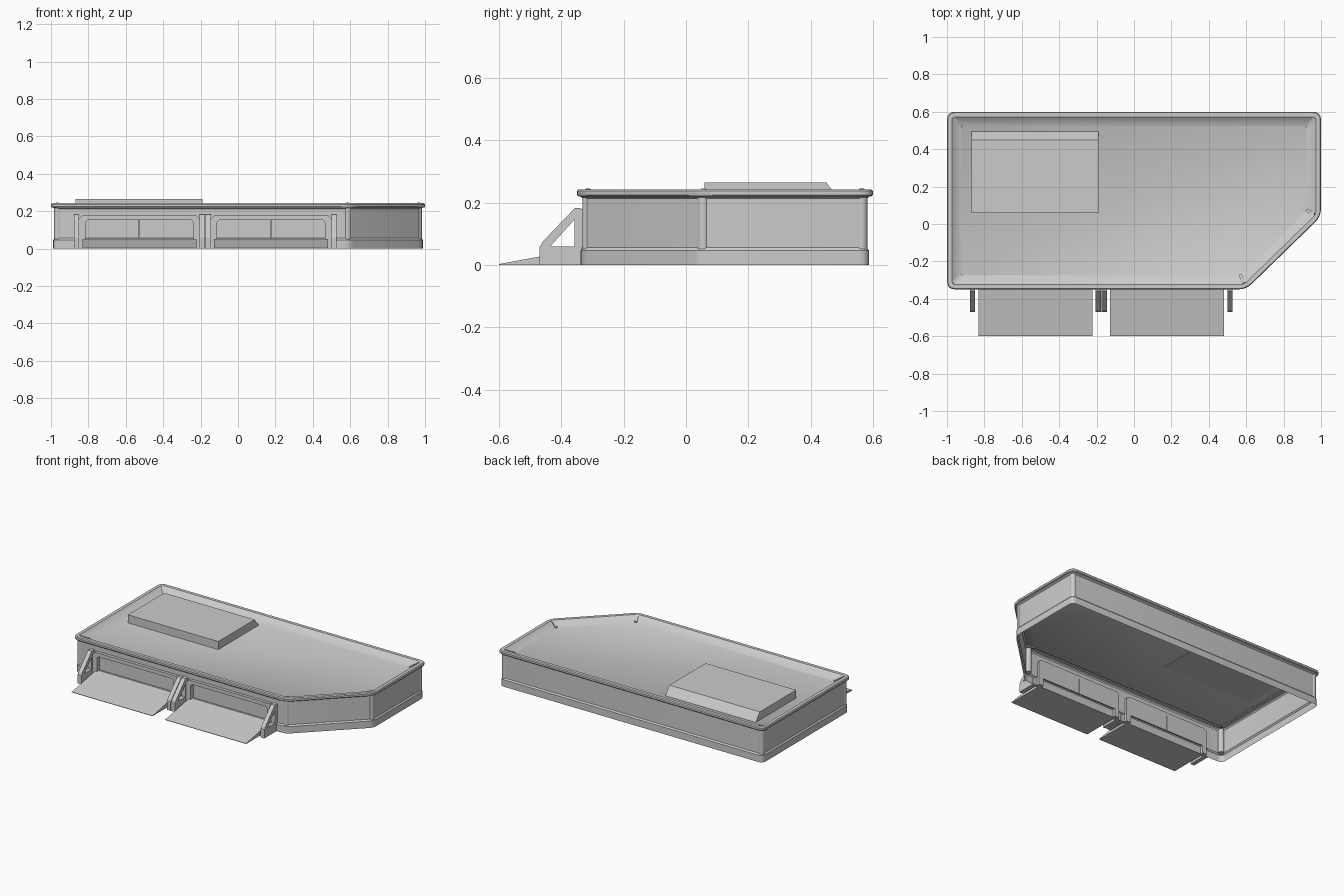
import bpy, bmesh, math
from mathutils import Vector

if "Cube" in bpy.data.objects:
    bpy.data.objects.remove(bpy.data.objects["Cube"])

OUTLINE = [(-1, -0.35), (0.6, -0.35), (1, 0.04), (1, 0.6), (-1, 0.6)]
DOCKS = (-0.527, 0.177)


def finish(bm, name, smooth=False, fix=True):
    if fix:
        bmesh.ops.recalc_face_normals(bm, faces=bm.faces)
    me = bpy.data.meshes.new(name)
    bm.to_mesh(me)
    bm.free()
    ob = bpy.data.objects.new(name, me)
    bpy.context.collection.objects.link(ob)
    if smooth:
        bpy.context.view_layer.objects.active = ob
        ob.select_set(True)
        bpy.ops.object.shade_smooth_by_angle(angle=math.radians(35))
        ob.select_set(False)
    return ob


def inset(pts, d):
    """Mitred inset of a counter-clockwise polygon."""
    P = [Vector(p) for p in pts]
    out = []
    for i, p in enumerate(P):
        a = (p - P[i - 1]).normalized()
        b = (P[(i + 1) % len(P)] - p).normalized()
        na, nb = Vector((-a.y, a.x)), Vector((-b.y, b.x))
        out.append(p + (na + nb) * d / (1 + na.dot(nb)))
    return out


def rounded(P, r, n=4):
    out = []
    for i, p in enumerate(P):
        a = (P[i - 1] - p).normalized()
        b = (P[(i + 1) % len(P)] - p).normalized()
        for k in range(n + 1):
            t = k / n
            out.append(p + a * r * (1 - t) ** 2 + b * r * t ** 2)
    return out


def extrude_x(name, pts, x0, x1):
    """Prism from a (y, z) profile."""
    bm = bmesh.new()
    f = bm.faces.new([bm.verts.new((x0, y, z)) for y, z in pts])
    g = bmesh.ops.extrude_face_region(bm, geom=[f])["geom"]
    bmesh.ops.translate(bm, vec=(x1 - x0, 0, 0),
                        verts=[v for v in g if isinstance(v, bmesh.types.BMVert)])
    return finish(bm, name)


def extrude_y(name, pts, y0, y1):
    """Prism from an (x, z) profile."""
    bm = bmesh.new()
    f = bm.faces.new([bm.verts.new((x, y0, z)) for x, z in pts])
    g = bmesh.ops.extrude_face_region(bm, geom=[f])["geom"]
    bmesh.ops.translate(bm, vec=(0, y1 - y0, 0),
                        verts=[v for v in g if isinstance(v, bmesh.types.BMVert)])
    return finish(bm, name, True)


# Hollow shell: plinth, wall, rim and sunken roof swept round the outline
profile = [(0.012, 0), (0.012, 0.047), (0.02, 0.056), (0.02, 0.213), (0.012, 0.219),
           (0.003, 0.221), (0, 0.225), (0, 0.237), (0.005, 0.243), (0.027, 0.243),
           (0.036, 0.236), (0.075, 0.21)]
bm = bmesh.new()
rings = [[bm.verts.new((p.x, p.y, z)) for p in rounded(inset(OUTLINE, d), max(0.045 - d, 0.008))]
         for d, z in profile]
for lo, hi in zip(rings, rings[1:]):
    for i in range(len(lo)):
        bm.faces.new((lo[i - 1], lo[i], hi[i], hi[i - 1]))
bm.faces.new(rings[-1])
bm.normal_update()

# Dock openings in the front wall
is_front = lambda f: f.normal.y < -0.99 and 0.05 < f.calc_center_median().z < 0.215
cuts = [((c + s * 0.29, 0, 0), (1, 0, 0)) for c in DOCKS for s in (-1, 1)]
for co, no in cuts + [((0, 0, 0.153), (0, 0, 1))]:
    fs = [f for f in bm.faces if is_front(f)]
    geom = fs + list({e for f in fs for e in f.edges}) + list({v for f in fs for v in f.verts})
    bmesh.ops.bisect_plane(bm, geom=geom, plane_co=co, plane_no=no)
    bm.normal_update()
holes = [f for f in bm.faces if is_front(f) and f.calc_center_median().z < 0.15
         and any(abs(f.calc_center_median().x - c) < 0.2 for c in DOCKS)]
bmesh.ops.delete(bm, geom=holes, context="FACES")
finish(bm, "building_shell", True, False)

# Corner posts
for p in inset(OUTLINE, 0.036):
    bpy.ops.mesh.primitive_cylinder_add(vertices=16, radius=0.019, depth=0.165,
                                        location=(p.x, p.y, 0.1335))
    bpy.context.object.name = "corner_post"
    bpy.ops.object.shade_smooth_by_angle()

# Roof ridges at the corners of the sunken roof
for a, b in zip(inset(OUTLINE, 0.03), inset(OUTLINE, 0.08)):
    bpy.ops.mesh.primitive_cube_add(size=1, location=((a.x + b.x) / 2, (a.y + b.y) / 2, 0.226))
    o = bpy.context.object
    o.name = "rim_corner_rib"
    o.scale = ((b - a).length, 0.016, 0.014)
    o.rotation_euler = Vector((b.x - a.x, b.y - a.y, -0.03)).to_track_quat("X", "Z").to_euler()

# Raised roof block with sloped back
extrude_x("roof_block", [(0.06, 0.208), (0.06, 0.265), (0.45, 0.265), (0.495, 0.208)], -0.87, -0.19)

# Loading docks
for c in DOCKS:
    # ramp wedge
    extrude_x("ramp", [(-0.6, 0), (-0.6, 0.003), (-0.335, 0.052), (-0.335, 0)], c - 0.304, c + 0.304)
    # paired doors and the recess around them
    for s in (-1, 1):
        extrude_x("door", [(-0.322, 0.05), (-0.322, 0.155), (-0.314, 0.155), (-0.314, 0.05)],
                  c + s * 0.001, c + s * 0.292)
    # rounded door surround
    w, v = 0.322, 0.288
    arch = [(-w, 0), (-w, 0.16), (-w + 0.018, 0.178), (w - 0.018, 0.178), (w, 0.16), (w, 0),
            (v, 0), (v, 0.142), (v - 0.012, 0.153), (-v + 0.012, 0.153), (-v, 0.142), (-v, 0)]
    extrude_y("door_surround", [(c + x, z) for x, z in arch], -0.35, -0.315)
    # open triangular side brackets
    for s in (-1, 1):
        x = c + s * 0.336
        bars = {
            "bracket_foot": [(-0.47, 0), (-0.47, 0.06), (-0.335, 0.06), (-0.335, 0)],
            "bracket_brace": [(-0.47, 0.055), (-0.46, 0.075), (-0.357, 0.183), (-0.338, 0.183),
                              (-0.338, 0.168), (-0.44, 0.055)],
            "bracket_upright": [(-0.358, 0.055), (-0.358, 0.165), (-0.33, 0.183), (-0.33, 0.055)],
        }
        for name, pts in bars.items():
            extrude_x(name, pts, x - 0.014, x + 0.014)
